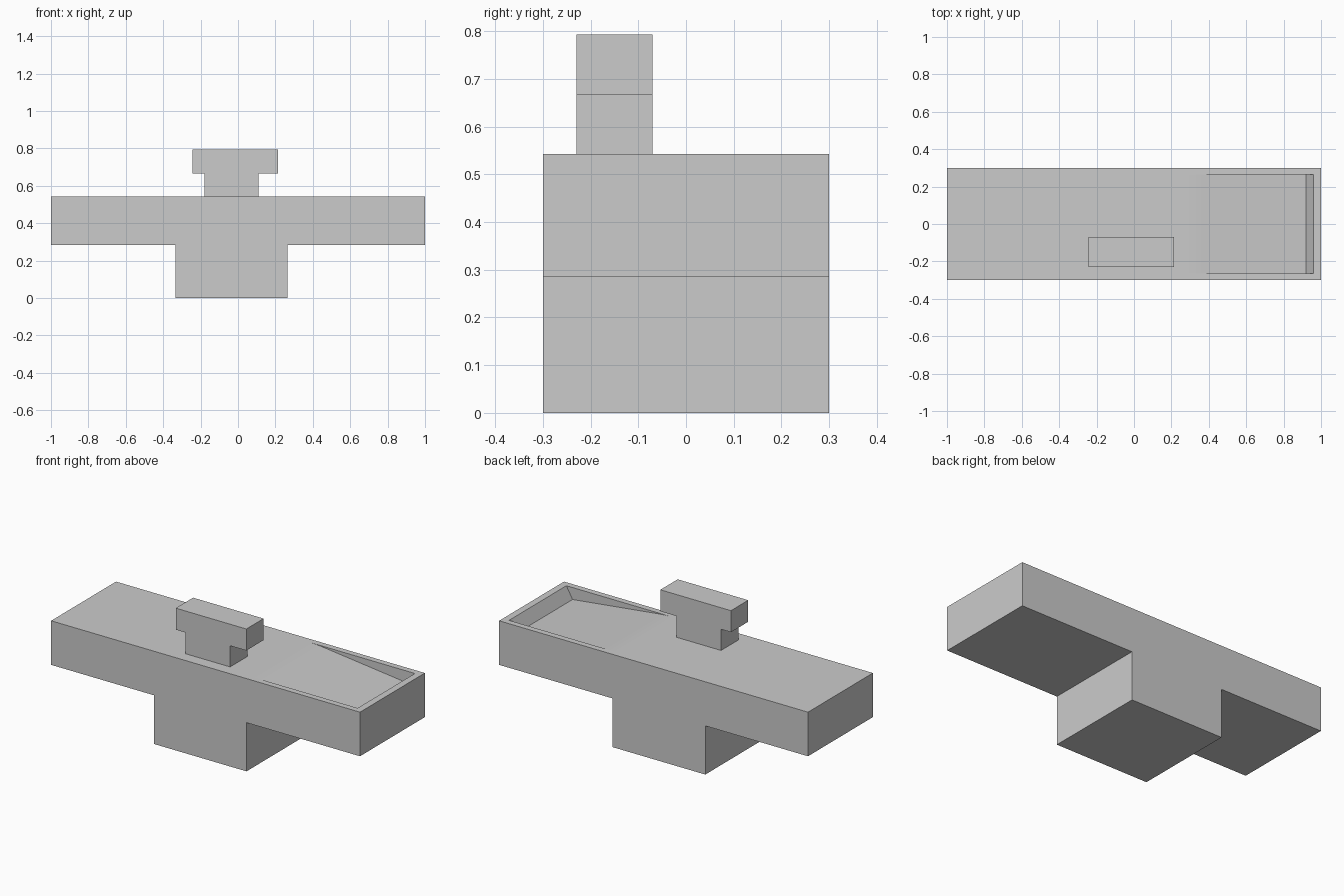
import bpy, bmesh

if "Cube" in bpy.data.objects:
    bpy.data.objects.remove(bpy.data.objects["Cube"])

TOP = 0.543


def prism(name, profile, y0, y1):
    """Extrude an x-z profile from y0 to y1."""
    bm = bmesh.new()
    face = bm.faces.new([bm.verts.new((x, y0, z)) for x, z in profile])
    ext = bmesh.ops.extrude_face_region(bm, geom=[face])
    moved = [v for v in ext["geom"] if isinstance(v, bmesh.types.BMVert)]
    bmesh.ops.translate(bm, verts=moved, vec=(0, y1 - y0, 0))
    bmesh.ops.recalc_face_normals(bm, faces=bm.faces)
    mesh = bpy.data.meshes.new(name)
    bm.to_mesh(mesh)
    bm.free()
    obj = bpy.data.objects.new(name, mesh)
    bpy.context.collection.objects.link(obj)
    return obj


def tee(bottom, middle, top, stem, bar):
    """T-shaped profile: narrow stem below a wide bar."""
    return [(stem[0], bottom), (stem[1], bottom), (stem[1], middle), (bar[1], middle),
            (bar[1], top), (bar[0], top), (bar[0], middle), (stem[0], middle)]


# Main slab with its pedestal
body = prism("slab_and_pedestal",
             tee(0, 0.285, TOP, (-0.335, 0.265), (-1, 1)), -0.3, 0.3)

# Sloping tray recess: gentle curve into a ramp, then a steep end wall
x0, x1, x_end, depth = 0.27, 0.37, 0.92, 0.07
slope = depth / (x_end - (x0 + x1) / 2)
steps = 8
ramp = [(0.22, TOP + 0.002)]
for i in range(1, steps + 1):
    t = i / steps
    ramp.append((x0 + (x1 - x0) * t, TOP - slope * (x1 - x0) / 2 * t * t))
ramp += [(x_end, TOP - depth), (0.983, TOP + 0.04), (0.22, TOP + 0.04)]
cutter = prism("tray_cutter", ramp, -0.265, 0.265)
cutter.hide_render = True

cut = body.modifiers.new("tray_recess", "BOOLEAN")
cut.operation = "DIFFERENCE"
cut.solver = "EXACT"
cut.object = cutter
bpy.context.view_layer.objects.active = body
bpy.ops.object.modifier_apply(modifier=cut.name)
bpy.data.objects.remove(cutter)

# Small T-shaped block standing near the front edge
prism("top_block", tee(TOP, 0.667, 0.793, (-0.178, 0.11), (-0.242, 0.215)), -0.23, -0.07)
